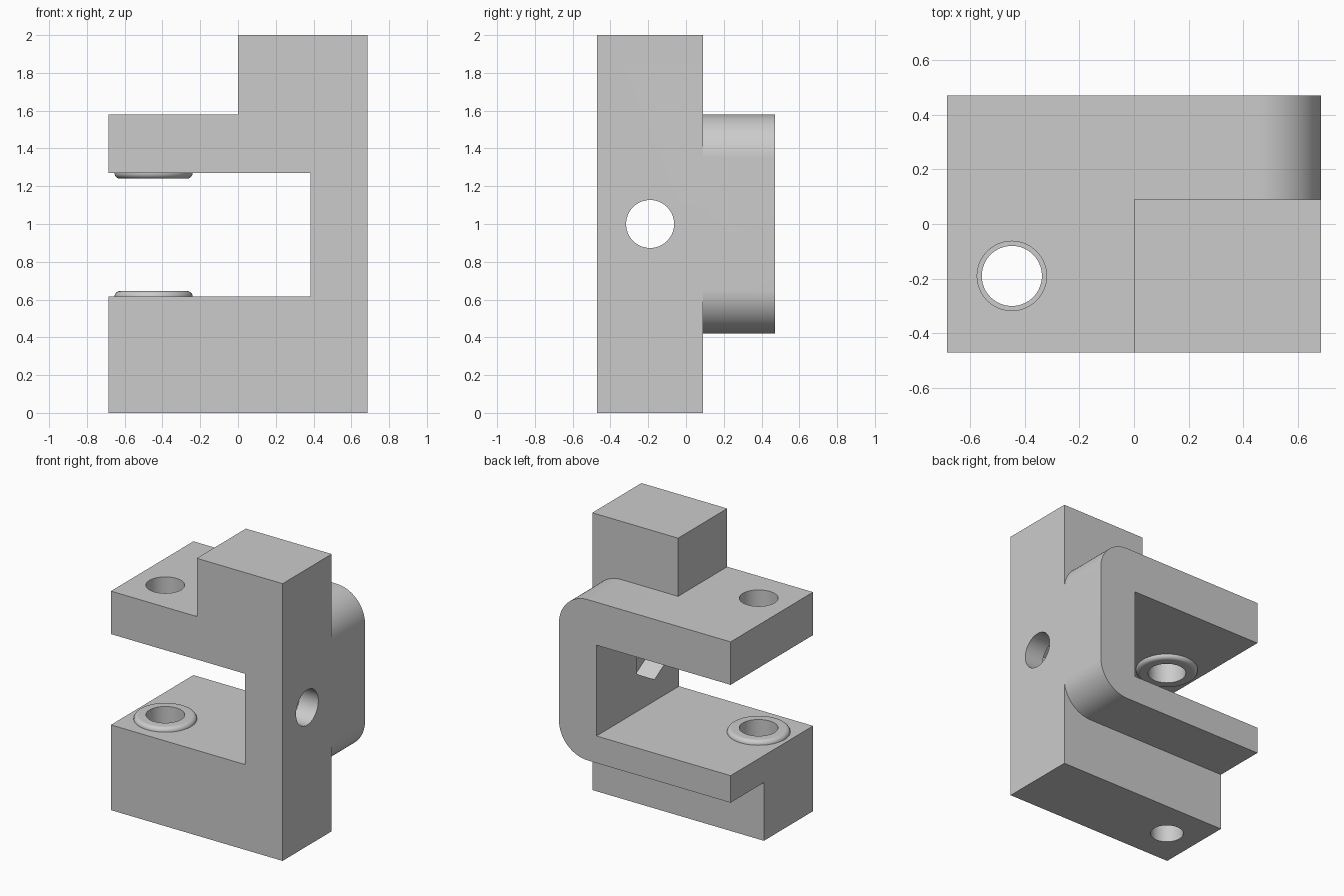
import bpy, bmesh, math
from mathutils import Matrix, Vector

cube = bpy.data.objects.get("Cube")
if cube:
    bpy.data.objects.remove(cube, do_unlink=True)

GREY = (0.6, 0.6, 0.6, 1)
mat = bpy.data.materials.new("plain grey")
mat.use_nodes = True
mat.diffuse_color = GREY
mat.node_tree.nodes["Principled BSDF"].inputs["Base Color"].default_value = GREY

SIDE, FRONT, BACK, MID = 0.685, -0.47, 0.47, 0.09
WALL = 0.385                  # inner face of the upright
LOW, HIGH = 0.615, 1.27       # floor and ceiling of the mouth
ARM_LOW, ARM_HIGH = 0.42, 1.58
HOLE_X, HOLE_Y, HOLE_R = -0.447, -0.19, 0.127


def make_object(name, bm):
    bmesh.ops.recalc_face_normals(bm, faces=bm.faces)
    mesh = bpy.data.meshes.new(name)
    bm.to_mesh(mesh)
    bm.free()
    mesh.materials.append(mat)
    obj = bpy.data.objects.new(name, mesh)
    bpy.context.collection.objects.link(obj)
    return obj


def prism(name, outline, y0, y1):
    """Extrude an x-z outline from y0 to y1."""
    bm = bmesh.new()
    face = bm.faces.new([bm.verts.new((x, y0, z)) for x, z in outline])
    out = bmesh.ops.extrude_face_region(bm, geom=[face])
    moved = [v for v in out["geom"] if isinstance(v, bmesh.types.BMVert)]
    bmesh.ops.translate(bm, verts=moved, vec=(0, y1 - y0, 0))
    return make_object(name, bm)


def rod(name, radius, start, end, sides=64):
    """Straight rod between two points, used as a cutter."""
    start, end = Vector(start), Vector(end)
    axis = end - start
    turn = axis.to_track_quat('Z', 'X').to_matrix().to_4x4()
    bm = bmesh.new()
    bmesh.ops.create_cone(bm, cap_ends=True, segments=sides, radius1=radius,
                          radius2=radius, depth=axis.length,
                          matrix=Matrix.Translation((start + end) / 2) @ turn)
    return make_object(name, bm)


def combine(target, other, operation):
    mod = target.modifiers.new(operation.lower(), 'BOOLEAN')
    mod.operation, mod.solver, mod.object = operation, 'EXACT', other
    bpy.context.view_layer.objects.active = target
    bpy.ops.object.modifier_apply(modifier=mod.name)
    bpy.data.objects.remove(other, do_unlink=True)


def arc(cx, cz, r, start, steps=24):
    return [(cx + r * math.cos(a), cz + r * math.sin(a))
            for a in (start + math.pi / 2 * i / steps for i in range(steps + 1))]


def shade(obj):
    """Smooth the curved faces and keep the axis-aligned ones flat."""
    for p in obj.data.polygons:
        p.use_smooth = max(abs(c) for c in p.normal) < 0.9999
    obj.data.set_sharp_from_angle(angle=math.radians(30))


mouth = [(-SIDE, HIGH), (WALL, HIGH), (WALL, LOW), (-SIDE, LOW)]

# Front plate with the tall post
body = prism("clamp_body", mouth + [(-SIDE, 0), (SIDE, 0), (SIDE, 2), (0, 2),
             (0, ARM_HIGH), (-SIDE, ARM_HIGH)], FRONT, MID)

# Rear yoke with rounded outer corners
R = 0.23
yoke = prism("rear_yoke", mouth + [(-SIDE, ARM_LOW)]
             + arc(SIDE - R, ARM_LOW + R, R, -math.pi / 2)
             + arc(SIDE - R, ARM_HIGH - R, R, 0)
             + [(-SIDE, ARM_HIGH)], MID, BACK)
combine(body, yoke, 'UNION')

# Vertical bores: wide through the upper arm, stepped through the base
for r, z0, z1 in ((HOLE_R, HIGH - 0.1, 1.7), (HOLE_R, 0.3, LOW + 0.1),
                  (0.11, -0.1, 0.35)):
    combine(body, rod("bore_cutter", r, (HOLE_X, HOLE_Y, z0),
                      (HOLE_X, HOLE_Y, z1)), 'DIFFERENCE')

# Cross bore with a hexagonal nut pocket, points up and down
combine(body, rod("cross_cutter", HOLE_R, (0.3, HOLE_Y, 1), (0.8, HOLE_Y, 1)),
        'DIFFERENCE')
hexagon = [(HOLE_Y + 0.23 * math.sin(i * math.pi / 3),
            1 + 0.23 * math.cos(i * math.pi / 3)) for i in range(6)]
pocket = prism("nut_cutter", hexagon, 0, 0.25)
for v in pocket.data.vertices:      # lay the prism along x
    v.co = (0.285 + v.co.y, v.co.x, v.co.z)
pocket.data.flip_normals()
combine(body, pocket, 'DIFFERENCE')
shade(body)

# Raised rings around the bores, facing each other
RING_R, RING_H = 0.207, 0.03
profile = [(RING_R - RING_H + x, z) for x, z in arc(0, 0, RING_H, 0, 8)]
profile += [(HOLE_R, RING_H), (HOLE_R, 0)]
for name, z, up in (("lower_ring", LOW, 1), ("upper_ring", HIGH, -1)):
    bm = bmesh.new()
    verts = [bm.verts.new((x, 0, h * up)) for x, h in profile]
    edges = [bm.edges.new(pair) for pair in zip(verts, verts[1:] + verts[:1])]
    bmesh.ops.spin(bm, geom=verts + edges, cent=(0, 0, 0), axis=(0, 0, 1),
                   angle=math.tau, steps=64)
    bmesh.ops.remove_doubles(bm, verts=bm.verts, dist=0.0001)
    ring = make_object(name, bm)
    ring.location = (HOLE_X, HOLE_Y, z)
    shade(ring)
